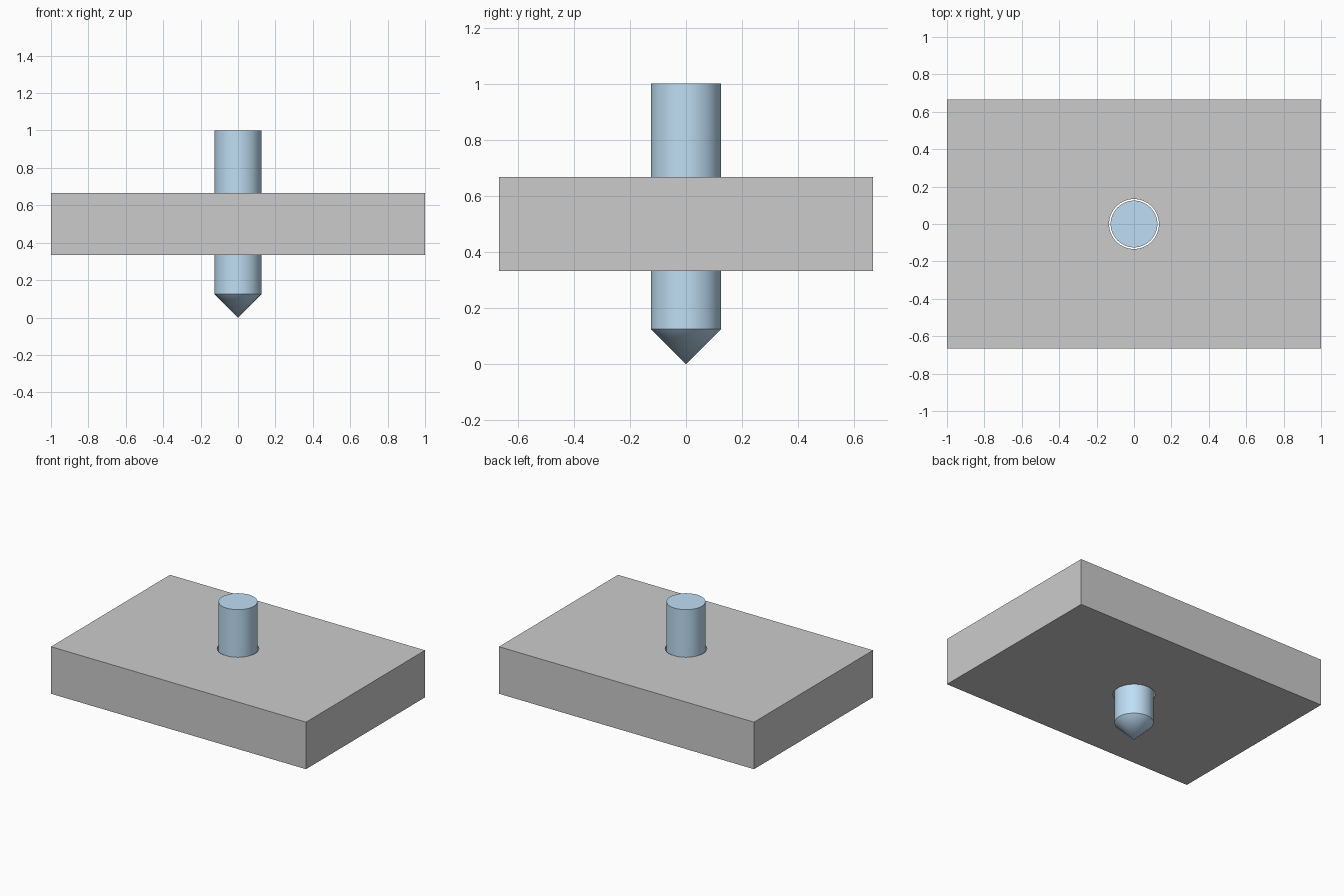
import bpy
import bmesh
import math

if "Cube" in bpy.data.objects:
    bpy.data.objects.remove(bpy.data.objects["Cube"])

SEGMENTS = 64
PIN_R, HOLE_R = 0.125, 0.1335
PLATE_BOTTOM, PLATE_TOP = 1 / 3, 2 / 3


def smooth(obj):
    bpy.ops.object.select_all(action='DESELECT')
    obj.select_set(True)
    bpy.context.view_layer.objects.active = obj
    bpy.ops.object.shade_smooth_by_angle(angle=math.radians(30))


# Plate: rectangular block
bpy.ops.mesh.primitive_cube_add(size=1, location=(0, 0, (PLATE_BOTTOM + PLATE_TOP) / 2))
plate = bpy.context.object
plate.name = "plate"
plate.scale = (2, 4 / 3, PLATE_TOP - PLATE_BOTTOM)
bpy.ops.object.transform_apply(location=False, rotation=False, scale=True)

# Clearance hole through the plate
bpy.ops.mesh.primitive_cylinder_add(vertices=SEGMENTS, radius=HOLE_R, depth=1, location=(0, 0, 0.5))
cutter = bpy.context.object
cutter.name = "hole_cutter"
cutter.hide_render = True
cutter.display_type = 'WIRE'
hole = plate.modifiers.new("hole", 'BOOLEAN')
hole.operation = 'DIFFERENCE'
hole.solver = 'EXACT'
hole.object = cutter
bpy.context.view_layer.objects.active = plate
bpy.ops.object.modifier_apply(modifier=hole.name)
bpy.data.objects.remove(cutter)
smooth(plate)

# Pin: profile from the tip to the flat top, spun around z
bm = bmesh.new()
profile = [bm.verts.new(p) for p in
           [(0, 0, 0), (PIN_R, 0, PIN_R), (PIN_R, 0, 1), (0, 0, 1)]]
edges = [bm.edges.new(pair) for pair in zip(profile, profile[1:])]
bmesh.ops.spin(bm, geom=profile + edges, cent=(0, 0, 0), axis=(0, 0, 1),
               angle=2 * math.pi, steps=SEGMENTS)
bmesh.ops.remove_doubles(bm, verts=bm.verts, dist=1e-5)
bmesh.ops.recalc_face_normals(bm, faces=bm.faces)
mesh = bpy.data.meshes.new("pin")
bm.to_mesh(mesh)
bm.free()
pin = bpy.data.objects.new("pin", mesh)
bpy.context.collection.objects.link(pin)
smooth(pin)

# Blue pin material
blue = bpy.data.materials.new("blue")
blue.diffuse_color = (0.52, 0.73, 0.91, 1)
blue.use_nodes = True
blue.node_tree.nodes["Principled BSDF"].inputs["Base Color"].default_value = blue.diffuse_color
mesh.materials.append(blue)
